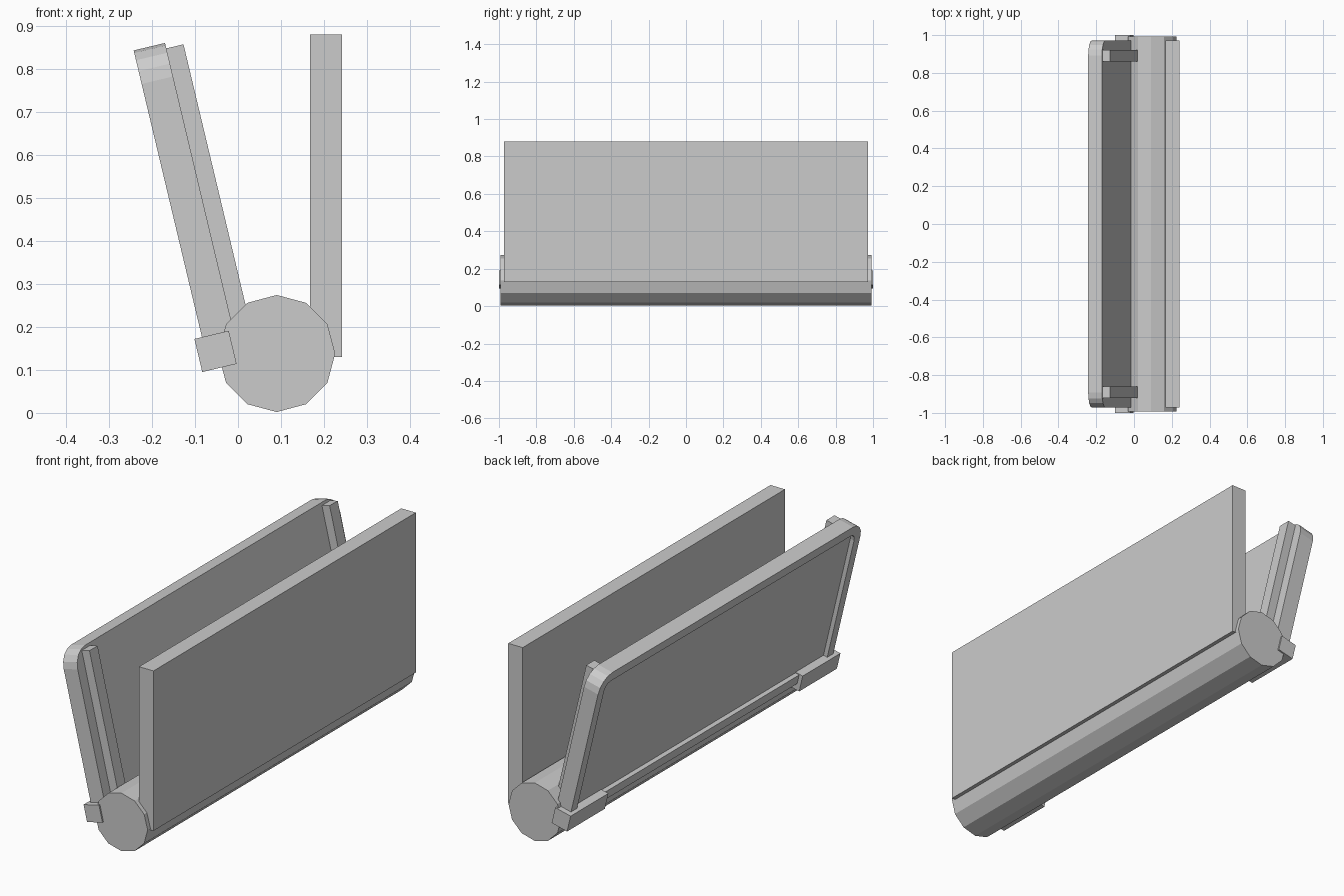
import bpy, bmesh, math
from mathutils import Matrix, Vector

cube = bpy.data.objects.get("Cube")
if cube:
    bpy.data.objects.remove(cube, do_unlink=True)

GREY = (0.6, 0.6, 0.6, 1)
mat = bpy.data.materials.new("plain grey")
mat.use_nodes = True
mat.diffuse_color = GREY
mat.node_tree.nodes["Principled BSDF"].inputs["Base Color"].default_value = GREY

# Leaning side: local x is across its thickness, local z runs up its slope
LEAN = Matrix.Translation((-0.083, 0, 0.095)) @ Matrix.Rotation(math.radians(-13.4), 4, 'Y')


def finish(bm, name, matrix=None):
    if matrix:
        bm.transform(matrix)
    bmesh.ops.recalc_face_normals(bm, faces=bm.faces)
    mesh = bpy.data.meshes.new(name)
    bm.to_mesh(mesh)
    bm.free()
    mesh.materials.append(mat)
    obj = bpy.data.objects.new(name, mesh)
    bpy.context.collection.objects.link(obj)
    return obj


def box(name, low, high, matrix=None):
    low, high = Vector(low), Vector(high)
    bm = bmesh.new()
    bmesh.ops.create_cube(bm, size=1)
    bm.transform(Matrix.Translation((low + high) / 2) @ Matrix.Diagonal((high - low).to_4d()))
    return finish(bm, name, matrix)


# Twelve-sided roller lying along y
bm = bmesh.new()
bmesh.ops.create_cone(bm, cap_ends=True, segments=12, radius1=0.136, radius2=0.136, depth=1.985)
bm.transform(Matrix.Translation((0.09, 0, 0.138)) @ Matrix.Rotation(math.pi / 2, 4, 'X'))
finish(bm, "roller")

# Upright board
box("upright_board", (0.167, -0.972, 0.13), (0.242, 0.972, 0.88))

# Leaning panel with rounded top corners and a recessed outer face
HALF, BOTTOM, TOP, RADIUS, STEPS = 0.972, 0.03, 0.764, 0.08, 4
outline = [(-HALF, BOTTOM), (HALF, BOTTOM)]
for side, start in ((1, 0), (-1, math.pi / 2)):
    for i in range(STEPS + 1):
        a = start + math.pi / 2 * i / STEPS
        outline.append((side * (HALF - RADIUS) + RADIUS * math.cos(a),
                        TOP - RADIUS + RADIUS * math.sin(a)))
bm = bmesh.new()
outer = bm.faces.new([bm.verts.new((0.018, y, z)) for y, z in outline])
walls = bmesh.ops.extrude_face_region(bm, geom=[outer], use_keep_orig=True)
bmesh.ops.translate(bm, vec=(0.075, 0, 0),
                    verts=[g for g in walls["geom"] if isinstance(g, bmesh.types.BMVert)])
bmesh.ops.recalc_face_normals(bm, faces=bm.faces)
bmesh.ops.inset_region(bm, faces=[outer], thickness=0.045, use_even_offset=True)
rim = bmesh.ops.extrude_face_region(bm, geom=[outer])
bmesh.ops.translate(bm, vec=(0.02, 0, 0),
                    verts=[g for g in rim["geom"] if isinstance(g, bmesh.types.BMVert)])
if outer.is_valid:
    bmesh.ops.delete(bm, geom=[outer], context='FACES_ONLY')
finish(bm, "leaning_panel", LEAN)

# Paired support strips and corner clamps
for name, s in (("front", -1), ("back", 1)):
    ys = sorted((s * 0.86, s * 0.92))
    box(name + "_strip", (0.093, ys[0], 0.05), (0.134, ys[1], 0.751), LEAN)
    ys = sorted((s * 0.72, s * 1.0))
    box(name + "_clamp", (0, ys[0], 0), (0.082, ys[1], 0.079), LEAN)
